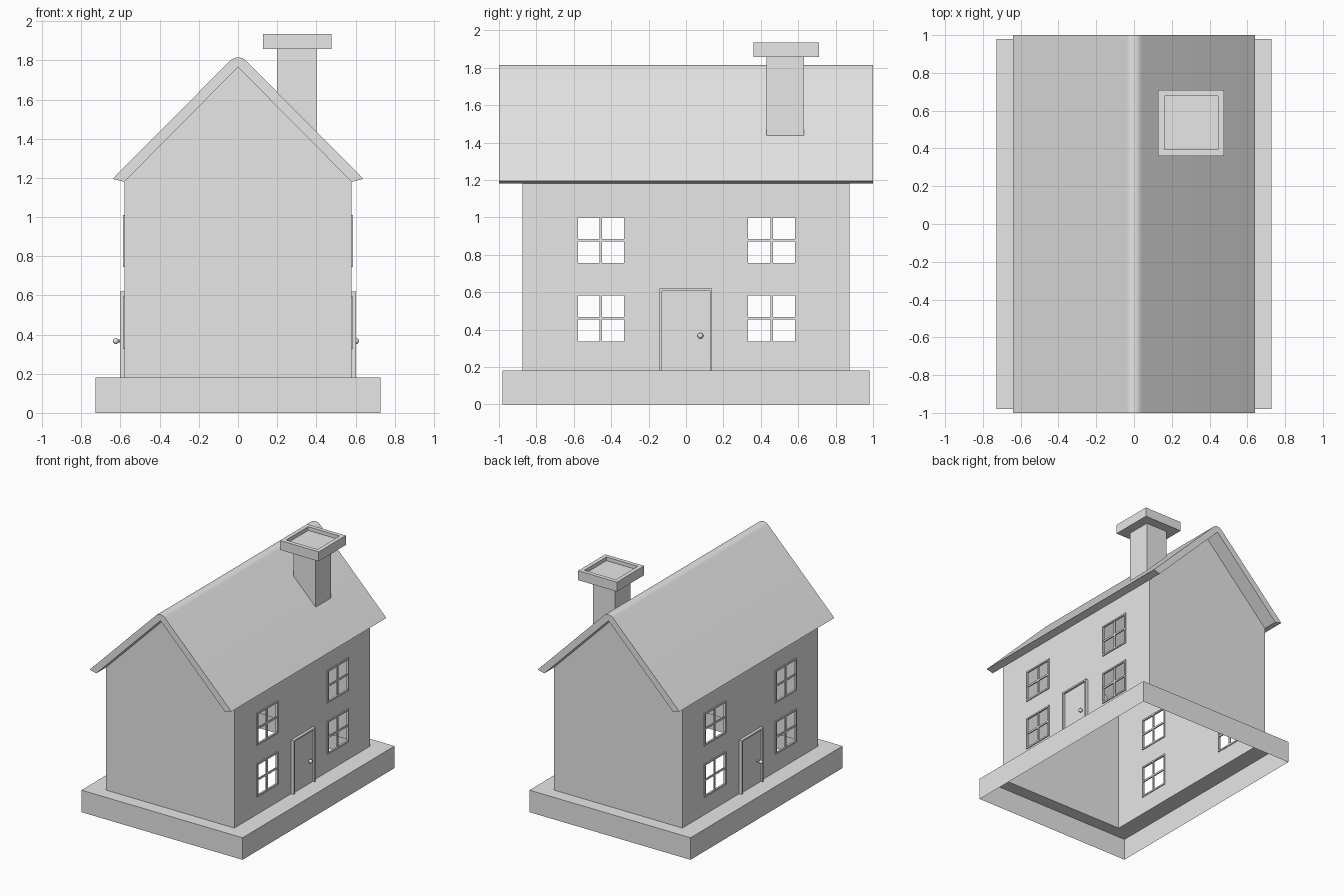
import bpy, bmesh, math
from mathutils import Matrix, Vector

if "Cube" in bpy.data.objects:
    bpy.data.objects.remove(bpy.data.objects["Cube"])

grey = bpy.data.materials.new("plain_grey")
grey.diffuse_color = (0.8, 0.8, 0.8, 1)
grey.use_nodes = True
grey.node_tree.nodes["Principled BSDF"].inputs["Base Color"].default_value = grey.diffuse_color


def finish(bm, name, smooth=False, merge=True):
    if merge:
        bmesh.ops.remove_doubles(bm, verts=bm.verts, dist=1e-5)
        bmesh.ops.recalc_face_normals(bm, faces=bm.faces)
    me = bpy.data.meshes.new(name)
    bm.to_mesh(me)
    bm.free()
    me.materials.append(grey)
    ob = bpy.data.objects.new(name, me)
    bpy.context.collection.objects.link(ob)
    if smooth:
        bpy.context.view_layer.objects.active = ob
        ob.select_set(True)
        bpy.ops.object.shade_smooth_by_angle(angle=math.radians(35))
        ob.select_set(False)
    return ob


def face(bm, pts):
    return bm.faces.new([bm.verts.new(p) for p in pts])


def box(bm, lo, hi):
    lo, hi = Vector(lo), Vector(hi)
    m = Matrix.Translation((lo + hi) / 2) @ Matrix.Diagonal((*(hi - lo), 1))
    return bmesh.ops.create_cube(bm, size=1, matrix=m)


def prism(bm, profile, y0, y1):
    # x-z profile extruded along y
    f = face(bm, [(x, y0, z) for x, z in profile])
    ext = bmesh.ops.extrude_face_region(bm, geom=[f])["geom"]
    bmesh.ops.translate(bm, vec=(0, y1 - y0, 0),
                        verts=[v for v in ext if isinstance(v, bmesh.types.BMVert)])
    bm.faces.new([bm.verts.new((x, y0, z)) for x, z in profile]) if not f.is_valid else None


WX, WY, EAVE, RIDGE, FLOOR = 0.58, 0.875, 1.18, 1.765, 0.18
BX, BY = 0.727, 0.98
WIN_Y = [(-0.59, -0.32), (0.32, 0.595)]
WIN_Z = [(0.325, 0.595), (0.745, 1.01)]
DOOR = (-0.142, 0.14, 0.62)

# Base: hollow plinth, open below, with a ledge around the house
bm = bmesh.new()
corners = [(-1, -1), (1, -1), (1, 1), (-1, 1)]
for (a, b), (c, d) in zip(corners, corners[1:] + corners[:1]):
    face(bm, [(a * BX, b * BY, 0), (c * BX, d * BY, 0),
              (c * BX, d * BY, FLOOR), (a * BX, b * BY, FLOOR)])
    face(bm, [(a * BX, b * BY, FLOOR), (c * BX, d * BY, FLOOR),
              (c * WX, d * WY, FLOOR), (a * WX, b * WY, FLOOR)])
finish(bm, "base")

# Gable walls
for name, s in (("front_wall", -1), ("back_wall", 1)):
    bm = bmesh.new()
    pts = [(-WX, FLOOR), (WX, FLOOR), (WX, EAVE), (0, RIDGE), (-WX, EAVE)]
    pts = pts if s < 0 else pts[::-1]
    face(bm, [(x, s * WY, z) for x, z in pts])
    finish(bm, name, merge=False)


def side_wall(name):
    # Wall cells, leaving out window and door openings
    bm = bmesh.new()
    ys = sorted({-WY, WY, DOOR[0], DOOR[1], *WIN_Y[0], *WIN_Y[1]})
    zs = sorted({FLOOR, EAVE, DOOR[2], *WIN_Z[0], *WIN_Z[1]})
    for y0, y1 in zip(ys, ys[1:]):
        for z0, z1 in zip(zs, zs[1:]):
            y, z = (y0 + y1) / 2, (z0 + z1) / 2
            window = any(a < y < b for a, b in WIN_Y) and any(a < z < b for a, b in WIN_Z)
            door = DOOR[0] < y < DOOR[1] and z < DOOR[2]
            if not window and not door:
                face(bm, [(WX, y0, z0), (WX, y1, z0), (WX, y1, z1), (WX, y0, z1)])
    bmesh.ops.remove_doubles(bm, verts=bm.verts, dist=1e-5)
    return finish(bm, name, merge=False)


def frame(bm, y0, y1, z0, z1, w, x0, x1, sill=True):
    box(bm, (x0, y0, z0), (x1, y0 + w, z1))
    box(bm, (x0, y1 - w, z0), (x1, y1, z1))
    box(bm, (x0, y0 + w, z1 - w), (x1, y1 - w, z1))
    if sill:
        box(bm, (x0, y0 + w, z0), (x1, y1 - w, z0 + w))


def windows(name):
    bm = bmesh.new()
    for y0, y1 in WIN_Y:
        for z0, z1 in WIN_Z:
            frame(bm, y0, y1, z0, z1, 0.012, 0.573, 0.588)
            yc, zc = (y0 + y1) / 2, (z0 + z1) / 2
            box(bm, (0.573, yc - 0.007, z0 + 0.012), (0.583, yc + 0.007, z1 - 0.012))
            for a, b in ((y0 + 0.012, yc - 0.007), (yc + 0.007, y1 - 0.012)):
                box(bm, (0.573, a, zc - 0.007), (0.583, b, zc + 0.007))
    return finish(bm, name, merge=False)


def door(name):
    bm = bmesh.new()
    frame(bm, DOOR[0], DOOR[1], FLOOR, DOOR[2], 0.013, 0.58, 0.603, sill=False)
    box(bm, (0.58, DOOR[0] + 0.013, FLOOR), (0.587, DOOR[1] - 0.013, DOOR[2] - 0.013))
    return finish(bm, name, merge=False)


def knob(name, reach):
    bm = bmesh.new()
    bmesh.ops.create_uvsphere(bm, u_segments=10, v_segments=6, radius=0.016,
                              matrix=Matrix.Translation((reach, 0.077, 0.367)))
    length = reach - 0.585
    bmesh.ops.create_cone(bm, segments=8, radius1=0.008, radius2=0.008, depth=length,
                          cap_ends=True,
                          matrix=Matrix.Translation((0.585 + length / 2, 0.077, 0.367))
                          @ Matrix.Rotation(math.pi / 2, 4, 'Y'))
    return finish(bm, name, smooth=True, merge=False)


# Both long sides; the left one is the right one turned half round
for side, reach in (("right", 0.602), ("left", 0.624)):
    parts = [side_wall(side + "_wall"), windows(side + "_windows"),
             door(side + "_door"), knob(side + "_door_knob", reach)]
    if side == "left":
        for ob in parts:
            if ob.name == "left_windows" or ob.name == "left_wall":
                ob.data.transform(Matrix.Diagonal((-1, 1, 1, 1)))
                ob.data.flip_normals()
            else:
                ob.data.transform(Matrix.Rotation(math.pi, 4, 'Z'))

# Roof: two slopes with a rounded ridge and slanted eaves
R, CZ = 0.057, 1.758
arc = [(R * math.sin(math.radians(a)), CZ + R * math.cos(math.radians(a)))
       for a in range(-45, 46, 9)]
roof_profile = [(-0.64, 1.195)] + arc + [(0.64, 1.195), (WX, EAVE), (0, RIDGE), (-WX, EAVE)]
n = len(roof_profile)
bm = bmesh.new()
ends = [[bm.verts.new((x, y, z)) for x, z in roof_profile] for y in (-1, 1)]
for i in range(n):
    j = (i + 1) % n
    bm.faces.new([ends[0][i], ends[0][j], ends[1][j], ends[1][i]])
bm.faces.new(ends[0][::-1])
bm.faces.new(ends[1])
finish(bm, "roof", smooth=True)

# Chimney shaft, cut along the roof slope
shaft = [(0.2, 1.63), (0.4, 1.43), (0.4, 1.86), (0.2, 1.86)]
bm = bmesh.new()
rings = [[bm.verts.new((x, y, z)) for x, z in shaft] for y in (0.43, 0.63)]
for i in range(4):
    j = (i + 1) % 4
    bm.faces.new([rings[0][i], rings[0][j], rings[1][j], rings[1][i]])
bm.faces.new(rings[0])
bm.faces.new(rings[1][::-1])
finish(bm, "chimney_shaft")

# Chimney cap with a sunken top
bm = bmesh.new()
box(bm, (0.127, 0.36, 1.858), (0.477, 0.71, 1.935))
bm.normal_update()
top = max(bm.faces, key=lambda f: f.calc_center_median().z)
bmesh.ops.inset_region(bm, faces=[top], thickness=0.047)
ext = bmesh.ops.extrude_discrete_faces(bm, faces=[top])["faces"]
bmesh.ops.translate(bm, vec=(0, 0, -0.03), verts=ext[0].verts)
finish(bm, "chimney_cap")
